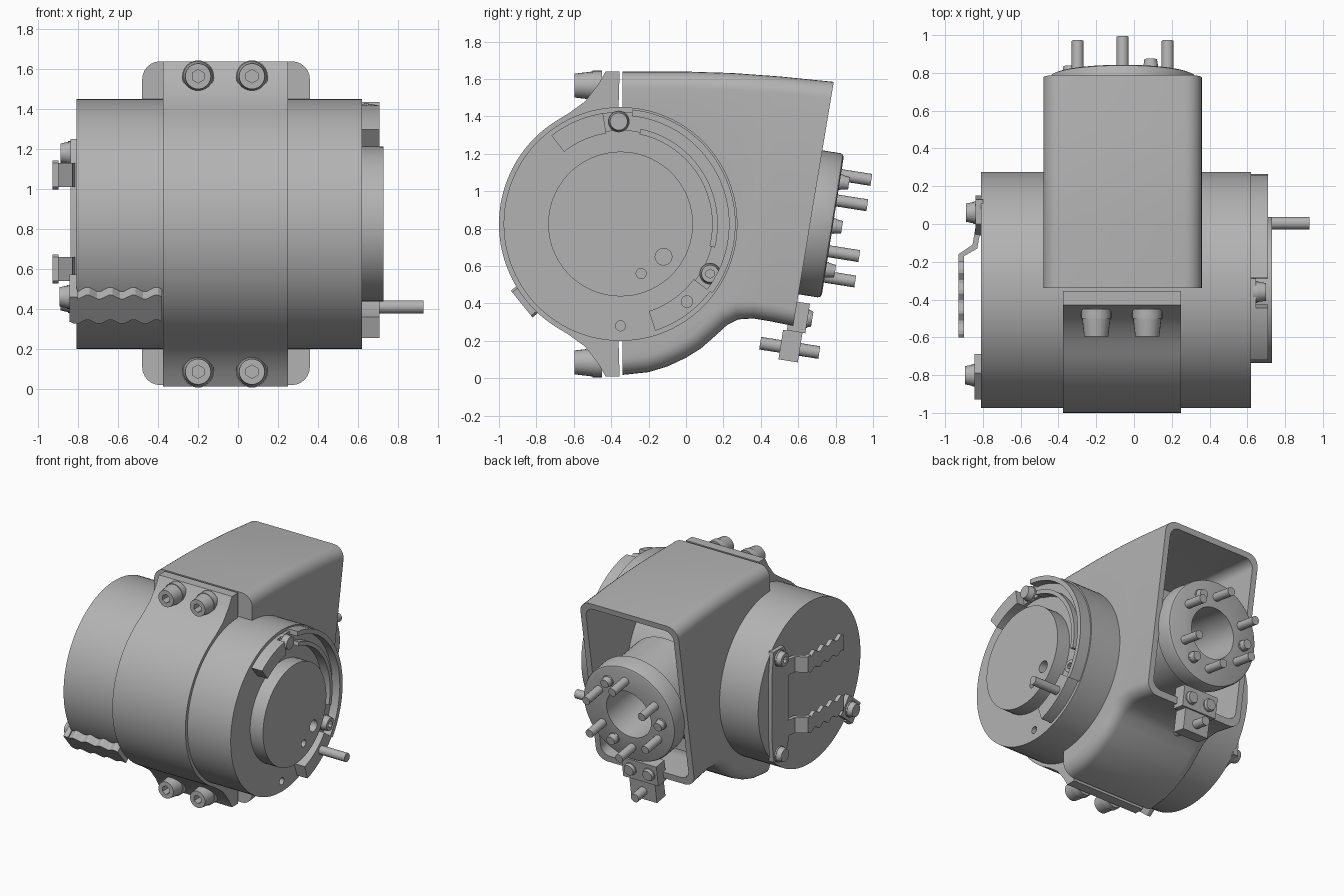
import bpy, bmesh, math
from math import sin, cos, radians, pi
from mathutils import Vector, Matrix

cube = bpy.data.objects.get("Cube")
if cube:
    bpy.data.objects.remove(cube)

grey = bpy.data.materials.new("machined_grey")
grey.use_nodes = True
GREY = (0.45, 0.45, 0.45, 1)
grey.diffuse_color = GREY
grey.node_tree.nodes["Principled BSDF"].inputs["Base Color"].default_value = GREY

AY, AZ = -0.35, 0.825          # motor axis, running along x


def finish(name, bm):
    bmesh.ops.recalc_face_normals(bm, faces=bm.faces)
    mesh = bpy.data.meshes.new(name)
    bm.to_mesh(mesh)
    bm.free()
    mesh.materials.append(grey)
    ob = bpy.data.objects.new(name, mesh)
    bpy.context.collection.objects.link(ob)
    return ob


def activate(ob):
    bpy.ops.object.select_all(action='DESELECT')
    ob.select_set(True)
    bpy.context.view_layer.objects.active = ob


def smooth(ob):
    activate(ob)
    bpy.ops.object.shade_smooth_by_angle(angle=radians(32))
    return ob


def prism(name, pts, t0, t1, matrix=None, round_edges=0, keep=None):
    """Extrude a (y, z) outline along x; optionally round the cap edges."""
    bm = bmesh.new()
    face = bm.faces.new([bm.verts.new((t0, u, v)) for u, v in pts])
    ext = bmesh.ops.extrude_face_region(bm, geom=[face])
    verts = [g for g in ext["geom"] if isinstance(g, bmesh.types.BMVert)]
    bmesh.ops.translate(bm, verts=verts, vec=(t1 - t0, 0, 0))
    if round_edges:
        edges = [e for e in bm.edges if abs(e.verts[0].co.x - e.verts[1].co.x) < 1e-5
                 and (keep is None or keep(e))]
        bmesh.ops.bevel(bm, geom=edges, offset=round_edges, segments=6,
                        profile=0.5, affect='EDGES', clamp_overlap=True)
    if matrix:
        bm.transform(matrix)
    return smooth(finish(name, bm))


def rod(name, r, p0, p1, n=24, r2=None, bevel=0):
    """Cylinder between two points."""
    p0, p1 = Vector(p0), Vector(p1)
    d = p1 - p0
    m = Matrix.Translation((p0 + p1) / 2) @ d.to_track_quat('Z', 'Y').to_matrix().to_4x4()
    bm = bmesh.new()
    bmesh.ops.create_cone(bm, cap_ends=True, segments=n, radius1=r,
                          radius2=r if r2 is None else r2, depth=d.length)
    if bevel:
        top = [e for e in bm.edges if all(v.co.z > 0 for v in e.verts)]
        bmesh.ops.bevel(bm, geom=top, offset=bevel, segments=2, profile=0.5, affect='EDGES')
    bm.transform(m)
    return smooth(finish(name, bm))


def cut(ob, *cutters):
    for c in cutters:
        mod = ob.modifiers.new("cut", 'BOOLEAN')
        mod.operation, mod.object, mod.solver = 'DIFFERENCE', c, 'EXACT'
        activate(ob)
        bpy.ops.object.modifier_apply(modifier=mod.name)
        bpy.data.objects.remove(c)
    return smooth(ob)


def screw(name, pos, direction, r, h):
    """Cap screw with a washer face and a hex socket."""
    p, d = Vector(pos), Vector(direction).normalized()
    rod(name + "_washer", r, p, p + d * h * 0.35)
    head = rod(name + "_head", r * 0.95, p + d * h * 0.3, p + d * h, 24, r * 0.8)
    cut(head, rod("socket_cutter", r * 0.42, p + d * h * 0.5, p + d * h * 1.5, 6))


def arc(r, a0, a1, n=24):
    return [(AY + r * cos(radians(a0 + (a1 - a0) * i / n)),
             AZ + r * sin(radians(a0 + (a1 - a0) * i / n))) for i in range(n + 1)]


def sector(name, r0, r1, a0, a1, x0, x1):
    return prism(name, arc(r0, a0, a1) + arc(r1, a1, a0), x0, x1)


# motor body with end face holes
body = rod("motor_body", 0.625, (-0.81, AY, AZ), (0.62, AY, AZ), 96)
cut(body, *[rod("hole_cutter", r, (0.54, y, z), (0.7, y, z), 16) for y, z, r in
            [(-0.83, 1.1, .027), (-0.88, .68, .045), (-0.82, .55, .027),
             (-0.35, .28, .027), (.12, 1.1, .027)]])
# output disc with bolt pattern
disc = rod("output_disc", 0.387, (0.61, AY, AZ), (0.73, AY, AZ), 72)
cut(disc, *[rod("hole_cutter", r, (0.66, y, z), (0.8, y, z), 16) for y, z, r in
            [(-.31, 1.11, .045), (-.62, .72, .045), (-.12, .65, .045), (-.46, 1.1, .027),
             (-.17, 1.06, .027), (-.64, .87, .027), (-.53, .6, .027), (-.24, .56, .027),
             (-.07, .79, .027)]])

# curved stop blocks, rails and screws around the disc
sector("upper_stop_block", 0.49, 0.6, 99, 128, 0.61, 0.71)
sector("lower_stop_block", 0.49, 0.6, -72, -37, 0.61, 0.71)
sector("rail_base", 0.5, 0.6, -37, 99, 0.61, 0.645)
sector("outer_rail", 0.58, 0.615, -37, 84, 0.61, 0.71)
sector("inner_rail", 0.49, 0.52, -14, 78, 0.61, 0.69)
for a in (91, -29):
    y, z = AY + 0.548 * cos(radians(a)), AZ + 0.548 * sin(radians(a))
    screw("rail_screw", (0.63, y, z), (1, 0, 0), 0.058, 0.07)
rod("side_pin", 0.033, (0.6, 0.005, 0.41), (0.93, 0.005, 0.41))

# front clamp: half band with flanges at top and bottom
flange = [(-0.355, 1.64), (-0.43, 1.64), (-0.47, 1.57), (-0.54, 1.48), (-0.63, 1.415)]
lower = [(y, 2 * AZ - z) for y, z in reversed(flange)]
prism("front_clamp", flange + arc(0.65, 121, 239, 48) + lower + arc(0.62, 269, 91, 48),
      -0.375, 0.25)
for x in (-0.2, 0.07):
    for z in (1.565, 0.085):
        screw("clamp_screw", (x, -0.45, z), (0, -1, 0), 0.08, 0.145)

# hollow rear bracket
outline = [(-.34, 1.64), (0, 1.64), (.25, 1.632), (.5, 1.614), (.79, 1.585),
           (.573, .28), (.45, .305), (.36, .32), (.28, .315), (.22, .285), (.16, .23),
           (.08, .16), (0, .11), (-.1, .063), (-.2, .033), (-.34, .018)]


def along(e):
    mid = (e.verts[0].co + e.verts[1].co) / 2
    return mid.y > -0.33 and not (0.65 < mid.y and mid.z < 1.2)


bracket = prism("rear_bracket", outline, -0.48, 0.36, round_edges=0.09, keep=along)
hollow = prism("hollow_cutter",
               [(0, 1.595), (.25, 1.59), (.5, 1.57), (.95, 1.525), (.95, .33), (.58, .33),
                (.36, .37), (.26, .36), (.18, .31), (.08, .22), (0, .2)],
               -0.435, 0.315, round_edges=0.07,
               keep=lambda e: 0 < (e.verts[0].co.y + e.verts[1].co.y) / 2 < 0.94)
cut(hollow, rod("wall_cutter", 0.71, (-1, AY, AZ), (1, AY, AZ), 96))
cut(bracket, hollow, rod("bore_cutter", 0.66, (-1, AY, AZ), (1, AY, AZ), 96))

# rear flange ring, tilted slightly downward
N = Vector((0, cos(radians(9)), -sin(radians(9))))
U = Vector((0, sin(radians(9)), cos(radians(9))))
X = Vector((1, 0, 0))
C = Vector((-0.06, 0.785, 0.815))
ring = rod("rear_ring", 0.39, C - N * 0.14, C, 72, bevel=0.02)
cut(ring, rod("bore_cutter", 0.19, C - N * 0.5, C + N * 0.2, 48))
boss = rod("ring_boss", 0.345, C - N * 0.5, C - N * 0.13, 48)
cut(boss, rod("bore_cutter", 0.19, C - N * 0.42, C + N * 0.2, 48),
    rod("bore_cutter", 0.68, (-1, AY, AZ), (1, AY, AZ), 96))
for i in range(6):
    a = radians(30 + 60 * i)
    p = C + X * cos(a) * 0.275 + U * sin(a) * 0.275
    rod("ring_pin", 0.032, p - N * 0.05, p + N * 0.165, 16)
for a in (58, 180, 302):
    p = C + X * cos(radians(a)) * 0.28 + U * sin(radians(a)) * 0.28
    screw("ring_screw", p - N * 0.01, N, 0.042, 0.06)

# lower latch plate with its pin
frame = Matrix((X, N, U)).transposed().to_4x4()
frame.translation = (-0.06, 0.58, 0.26)
for name, (y0, y1, z0, z1), w in (("latch_top", (-.04, .06, -.01, .15), .15),
                                  ("latch_lower", (-.06, .045, -.17, -.01), .11)):
    prism(name, [(y0, z0), (y1, z0), (y1, z1), (y0, z1)], -w, w, frame)
rod("latch_pin", 0.034, frame @ Vector((0, -0.17, -0.1)), frame @ Vector((0, 0.15, -0.1)), 16)
for s in (-1, 1):
    screw("latch_screw", frame @ Vector((s * 0.08, 0.055, 0.07)), N, 0.05, 0.03)


# wavy edged straps on the far end and side of the motor
def wavy(u0, u1, v0, v1, n=24):
    us = [u0 + (u1 - u0) * i / n for i in range(n + 1)]
    top = [(u, v1 + 0.014 * sin(i * pi / 3)) for i, u in enumerate(us)]
    return top + [(u, v0 + 0.014 * sin(i * pi / 3)) for i, u in reversed(list(enumerate(us)))]


prism("end_plate", [(.13, .4), (.15, .6), (.15, 1.05), (.13, 1.25), (.0, 1.25),
                    (-.06, 1.12), (-.06, .52), (.0, .36)], -0.84, -0.80)
for z in (1.07, 0.6):
    prism("end_strap", wavy(-0.6, -0.17, z - 0.06, z + 0.06), -0.93, -0.9)
    step = [(-.81, -.02), (-.84, -.02), (-.855, -.11), (-.93, -.16), (-.93, -.2),
            (-.9, -.2), (-.9, -.17), (-.83, -.13)]
    prism("strap_step", step, z - 0.06, z + 0.06,
          Matrix(((0, 1, 0, 0), (0, 0, 1, 0), (1, 0, 0, 0), (0, 0, 0, 1))))
for z in (1.18, 0.44):
    screw("end_screw", (-0.83, 0.06, z), (-1, 0, 0), 0.06, 0.06)
a = radians(219)
rad, tan = Vector((0, cos(a), sin(a))), Vector((0, -sin(a), cos(a)))
side = Matrix((rad, X, tan)).transposed().to_4x4()
side.translation = (0, AY, AZ)
prism("side_strap", wavy(-0.84, -0.38, -0.08, 0.08), 0.615, 0.68, side)
prism("side_strap_tab", [(-.845, -.08), (-.805, -.08), (-.805, .08), (-.845, .08)],
      0.5, 0.68, side)
screw("side_screw", side @ Vector((0.58, -0.835, 0)), (-1, 0, 0), 0.06, 0.06)
